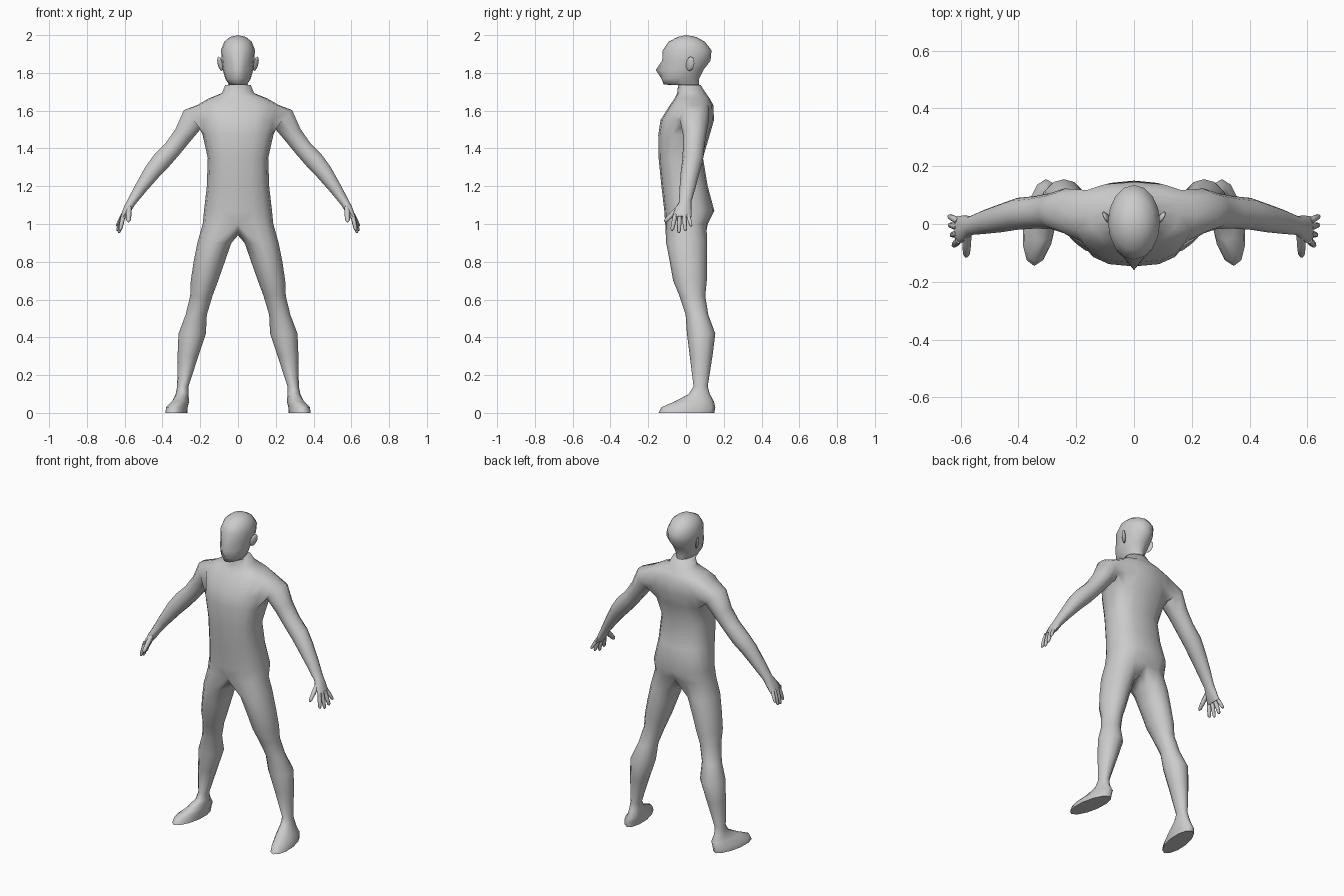
import bpy, bmesh, math
from mathutils import Vector

if "Cube" in bpy.data.objects:
    bpy.data.objects.remove(bpy.data.objects["Cube"])

skin = bpy.data.materials.new("grey_skin")
skin.diffuse_color = (0.6, 0.6, 0.6, 1)
skin.use_nodes = True
skin.node_tree.nodes["Principled BSDF"].inputs["Base Color"].default_value = skin.diffuse_color


def finish(bm, name, angle=75):
    """Turn the right half into a mirrored, smooth-shaded object."""
    bmesh.ops.recalc_face_normals(bm, faces=bm.faces[:])
    me = bpy.data.meshes.new(name)
    bm.to_mesh(me)
    bm.free()
    me.materials.append(skin)
    ob = bpy.data.objects.new(name, me)
    bpy.context.collection.objects.link(ob)
    bpy.ops.object.select_all(action='DESELECT')
    ob.select_set(True)
    bpy.context.view_layer.objects.active = ob
    bpy.ops.object.shade_smooth_by_angle(angle=math.radians(angle))
    mirror = ob.modifiers.new("mirror", 'MIRROR')
    mirror.merge_threshold = 0.0005
    return ob


def spow(v, e):
    return math.copysign(abs(v) ** e, v)


def skin_loops(bm, a, b):
    """Closed strip of quads between two equal loops."""
    n = len(a)
    for k in range(n):
        bm.faces.new((a[k], a[(k + 1) % n], b[(k + 1) % n], b[k]))


# ---- Torso, neck and head: half rings (z, half width, front y, back y, nose) ----
COLUMN = [
    (1.00, .187, -.110, .115, 0), (1.07, .180, -.115, .150, 0),
    (1.20, .165, -.130, .115, 0), (1.35, .160, -.145, .090, 0),
    (1.47, .187, -.147, .125, 0), (1.55, .195, -.135, .148, 0),
    (1.63, .215, -.085, .145, 0), (1.665, .155, -.060, .125, 0),
    (1.693, .085, -.047, .105, 0), (1.735, .068, -.042, .078, 0),
    (1.738, .048, -.118, .070, 0), (1.77, .068, -.130, .070, 0),
    (1.815, .080, -.130, .092, .03), (1.865, .086, -.126, .130, 0),
    (1.92, .090, -.123, .135, 0), (1.965, .073, -.092, .100, 0),
    (1.99, .042, -.045, .055, 0),
]
bm = bmesh.new()
rings = []
for z, w, yf, yb, nose in COLUMN:
    e = 0.8 if z < 1.68 else 1.0
    mid, half = (yf + yb) / 2, (yb - yf) / 2
    ring = []
    for i in range(9):
        t = math.radians(-90 + 22.5 * i)
        x = 0 if i in (0, 8) else w * spow(math.cos(t), e)
        y = mid + half * spow(math.sin(t), e) - (nose if i == 0 else 0)
        ring.append(bm.verts.new((x, y, z)))
    rings.append(ring)
for j in range(len(rings) - 1):
    for i in range(8):
        if j in (4, 5) and 3 <= i <= 5:      # opening for the arm
            continue
        a, b = rings[j], rings[j + 1]
        bm.faces.new((a[i], a[i + 1], b[i + 1], b[i]))
crown = bm.verts.new((0, 0, 2.0))
for i in range(8):
    bm.faces.new((rings[-1][i], rings[-1][i + 1], crown))

# ---- Leg and foot: grown down from the hip ring (z, inner x, outer x, front y, back y) ----
LEG = [
    (.90, .035, .215, -.105, .112), (.80, .070, .235, -.086, .110),
    (.70, .105, .250, -.068, .110), (.62, .135, .253, -.035, .102),
    (.52, .165, .277, -.002, .118), (.42, .170, .315, .005, .155),
    (.30, .210, .320, .020, .140), (.14, .262, .322, .040, .115),
    (.10, .262, .330, .015, .126), (.06, .265, .355, -.060, .148),
    (.03, .270, .380, -.130, .155), (.00, .270, .383, -.145, .150),
]
crotch = [bm.verts.new((0, y, z)) for y, z in ((.06, .955), (0, .94), (-.055, .955))]
loop = rings[0] + crotch
for z, xi, xo, yf, yb in LEG:
    new = []
    for k in range(12):
        t = math.radians((k - 4) * 30)
        y = (yf + yb) / 2 + (yb - yf) / 2 * math.sin(t)
        x = (xi + xo) / 2 + (xo - xi) / 2 * math.cos(t)
        if z < .08:                          # toes turn outward
            x -= .13 * y
        new.append(bm.verts.new((x, y, z)))
    skin_loops(bm, loop, new)
    loop = new
bm.faces.new(loop)

# ---- Arm and palm: grown from the shoulder opening (x, y, z, thickness, depth) ----
ARM = [
    (.240, .045, 1.555, .070, .078), (.288, .045, 1.475, .054, .062),
    (.345, .040, 1.400, .050, .056), (.405, .035, 1.335, .053, .055),
    (.455, .022, 1.275, .047, .050), (.515, .008, 1.190, .035, .042),
    (.565, -.005, 1.115, .025, .033), (.585, -.015, 1.080, .023, .044),
    (.610, -.022, 1.035, .014, .050),
]
bot, mid, top = rings[4], rings[5], rings[6]
loop = [mid[3], top[3], top[4], top[5], top[6], mid[6], bot[6], bot[5], bot[4], bot[3]]
path = [(.19, .04, 1.57)] + [s[:3] for s in ARM]
for n, (x, y, z, r, ry) in enumerate(ARM):
    after = path[min(n + 2, len(path) - 1)]
    d = Vector((after[0] - path[n][0], 0, after[2] - path[n][2])).normalized()
    up = Vector((-d.z, 0, d.x))
    new = []
    for k in range(10):
        t = math.radians(36 * k)
        new.append(bm.verts.new(Vector((x, y - ry * math.cos(t), z)) + up * r * math.sin(t)))
    skin_loops(bm, loop, new)
    loop = new
bm.faces.new(loop)
finish(bm, "body")

# ---- Fingers and thumb: tapered six-sided rods (base, tip, radius) ----
DIGITS = [
    ((.606, -.056, 1.05), (.624, -.075, .965), .012),
    ((.608, -.034, 1.05), (.631, -.038, .953), .012),
    ((.609, -.010, 1.05), (.638, -.003, .963), .012),
    ((.608, .010, 1.05), (.641, .028, .988), .011),
    ((.577, -.030, 1.095), (.580, -.113, 1.012), .015),
]
bm = bmesh.new()
for base, tip, r in DIGITS:
    a, b = Vector(base), Vector(tip)
    rot = (b - a).to_track_quat('Z', 'Y')
    loop = None
    for f, s in ((0, 1), (.5, 1), (.9, .8), (1, .4)):
        new = []
        for k in range(6):
            t = math.radians(60 * k)
            off = rot @ Vector((math.cos(t), math.sin(t), 0))
            new.append(bm.verts.new(a.lerp(b, f) + off * r * s))
        if loop:
            skin_loops(bm, loop, new)
        else:
            bm.faces.new(new)
        loop = new
    bm.faces.new(loop)
finish(bm, "fingers")

# ---- Ears: flattened balls flared outward ----
bm = bmesh.new()
bmesh.ops.create_uvsphere(bm, u_segments=8, v_segments=6, radius=1)
for v in bm.verts:
    x, y, z = v.co
    v.co = (.094 + .010 * x + .010 * y + .008 * z, .022 + .022 * y + .004 * z, 1.848 + .038 * z)
finish(bm, "ears")
